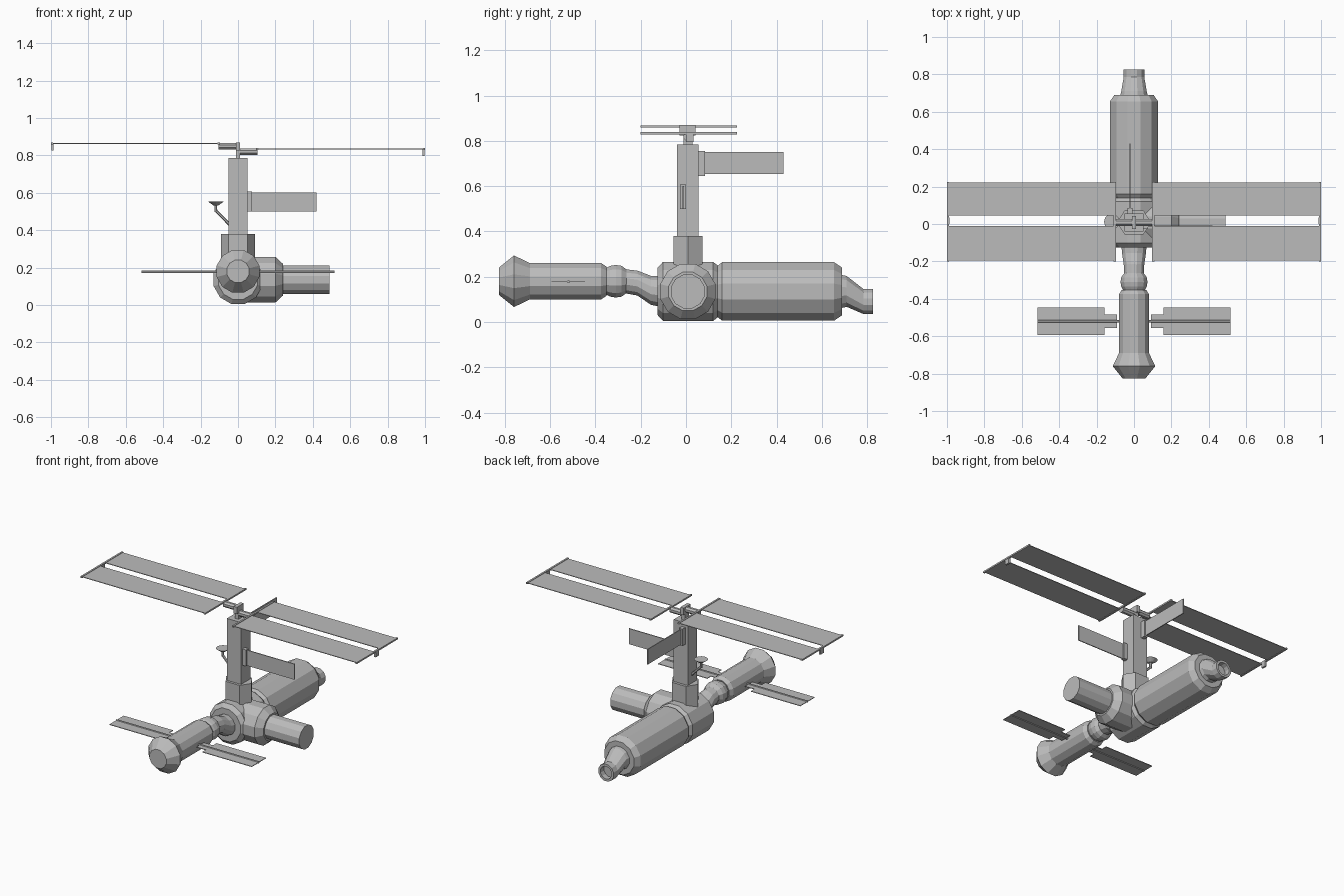
import bpy, bmesh, math
from mathutils import Vector

if "Cube" in bpy.data.objects:
    bpy.data.objects.remove(bpy.data.objects["Cube"])

grey = bpy.data.materials.new("hull_grey")
grey.diffuse_color = (0.5, 0.5, 0.5, 1)
grey.use_nodes = True
grey.node_tree.nodes["Principled BSDF"].inputs["Base Color"].default_value = grey.diffuse_color
YC = 0.008  # y of the hub axis


def finish(name, bm):
    bmesh.ops.recalc_face_normals(bm, faces=bm.faces)
    me = bpy.data.meshes.new(name)
    bm.to_mesh(me)
    bm.free()
    me.materials.append(grey)
    ob = bpy.data.objects.new(name, me)
    bpy.context.collection.objects.link(ob)
    return ob


def loft(name, axis, sections, sides=12, off=(0, 0)):
    """Rings of (position, flat radius, centre z) along axis; off = other-axis centre, extra z."""
    bm = bmesh.new()
    rings = []
    for p, r, cz in sections:
        r /= math.cos(math.pi / sides)
        ring = []
        for i in range(sides):
            a = (i + 0.5) * 2 * math.pi / sides + math.pi / 2
            u, w = off[0] + r * math.cos(a), cz + off[1] + r * math.sin(a)
            ring.append(bm.verts.new((u, p, w) if axis == 'y' else (p, u, w)))
        rings.append(ring)
    for a, b in zip(rings, rings[1:]):
        for i in range(sides):
            j = (i + 1) % sides
            bm.faces.new((a[i], a[j], b[j], b[i]))
    bm.faces.new(rings[0])
    bm.faces.new(rings[-1])
    return finish(name, bm)


def box(name, x, y, z):
    bm = bmesh.new()
    bmesh.ops.create_cube(bm, size=1)
    for v in bm.verts:
        v.co = Vector([(lo + hi) / 2 + c * (hi - lo)
                       for c, (lo, hi) in zip(v.co, (x, y, z))])
    return finish(name, bm)


def prism(name, pts, z0, z1):
    bm = bmesh.new()
    f = bm.faces.new([bm.verts.new((x, y, z0)) for x, y in pts])
    ex = bmesh.ops.extrude_face_region(bm, geom=[f])
    for v in ex["geom"]:
        if isinstance(v, bmesh.types.BMVert):
            v.co.z = z1
    return finish(name, bm)


def span(s, a, b):
    return tuple(sorted((s * a, s * b)))


# Central hub and rear laboratory
C = 0.135
loft("hub", 'y', [(-0.125, 0.105, C), (-0.102, 0.13, C), (0.12, 0.13, C), (0.14, 0.115, C)])
loft("rear_lab", 'y', [(0.135, 0.11, C), (0.16, 0.129, C), (0.655, 0.129, C), (0.69, 0.105, C)])

# Rear docking adapter, stepped down, with a hollow mouth
loft("rear_adapter", 'y', [(0.68, 0.075, C), (0.71, 0.068, C), (0.785, 0.055, 0.09),
                           (0.827, 0.055, 0.09), (0.827, 0.04, 0.09), (0.79, 0.04, 0.09)])

# Side branch and side laboratory
loft("side_branch", 'x', [(0, 0.122, C), (0.2, 0.122, C), (0.24, 0.085, C)], off=(YC, 0))
loft("side_lab", 'x', [(0.23, 0.075, C), (0.49, 0.075, C)], off=(YC, 0))

# Front adapter, stepped up, then ball section and service module
F = 0.18
loft("front_adapter", 'y', [(-0.115, 0.067, C), (-0.155, 0.064, 0.14),
                            (-0.215, 0.055, 0.172), (-0.27, 0.053, F)])
loft("ball_section", 'y', [(-0.262, 0.052, F), (-0.285, 0.068, F), (-0.31, 0.072, F),
                           (-0.335, 0.068, F), (-0.362, 0.055, F)])
loft("service_module", 'y', [(-0.352, 0.065, F), (-0.375, 0.08, F), (-0.69, 0.08, F),
                             (-0.76, 0.114, F), (-0.827, 0.06, F)])

# Small wings on the service module
for s, side in ((-1, "left"), (1, "right")):
    for t, row in ((-1, "front"), (1, "rear")):
        y = -0.52
        box(f"{side}_{row}_small_panel", span(s, 0.158, 0.515),
            tuple(sorted((y + t * 0.004, y + t * 0.074))), (0.176, 0.18))
        box(f"{side}_{row}_small_mount", span(s, 0.09, 0.158),
            tuple(sorted((y + t * 0.004, y + t * 0.037))), (0.176, 0.18))
    loft(f"{side}_small_spar", 'x', [(s * 0.07, 0.006, 0.178), (s * 0.515, 0.006, 0.178)],
         sides=6, off=(-0.52, 0))

# Tower base, tower and top mast
prism("tower_base", [(-0.092, YC), (-0.05, -0.056), (0.05, -0.056),
                     (0.092, YC), (0.05, 0.073), (-0.05, 0.073)], 0.2, 0.38)
box("tower", (-0.052, 0.05), (-0.04, 0.056), (0.37, 0.785))
box("mast_foot", (-0.012, 0.012), (-0.012, 0.028), (0.78, 0.83))
box("mast_head", (-0.012, 0.012), (-0.028, 0.042), (0.825, 0.87))

# Large solar wings: left one sits slightly higher
for s, side, z in ((-1, "left", 0.864), (1, "right", 0.834)):
    loft(f"{side}_wing_axle", 'x', [(s * 0.008, 0.018, z - 0.015), (s * 0.103, 0.018, z - 0.015)],
         sides=8, off=(YC, 0))
    for row, y in (("front", (-0.195, -0.01)), ("rear", (0.045, 0.222))):
        box(f"{side}_{row}_solar_panel", span(s, 0.1, 0.997), y, (z - 0.002, z + 0.002))
    for end, x in (("inner", 0.103), ("outer", 0.994)):
        box(f"{side}_{end}_wing_bar", span(s, x - 0.006, x + 0.006),
            (-0.2, 0.225), (z - 0.005, z + 0.005))
    box(f"{side}_wing_tip_knob", span(s, 0.986, 0.998), (0.0, 0.034), (z - 0.038, z))

# Radiators
box("side_radiator_mount", (0.045, 0.076), (-0.026, 0.0), (0.5, 0.607))
box("side_radiator", (0.07, 0.42), (-0.015, -0.009), (0.5, 0.602))
box("rear_radiator_mount", (-0.034, -0.009), (0.05, 0.085), (0.645, 0.755))
box("rear_radiator", (-0.025, -0.019), (0.08, 0.43), (0.653, 0.752))

# Dish antenna on a bent arm
for name, a, b in (("dish_arm_lower", (-0.045, 0.43), (-0.118, 0.505)),
                   ("dish_arm_upper", (-0.118, 0.498), (-0.118, 0.54))):
    a, b = Vector((a[0], 0.012, a[1])), Vector((b[0], 0.012, b[1]))
    d = b - a
    bm = bmesh.new()
    bmesh.ops.create_cone(bm, cap_ends=True, segments=6, radius1=0.008, radius2=0.008,
                          depth=d.length)
    bmesh.ops.transform(bm, verts=bm.verts, matrix=d.to_track_quat('Z', 'Y').to_matrix().to_4x4())
    bmesh.ops.translate(bm, verts=bm.verts, vec=(a + b) / 2)
    finish(name, bm)
bm = bmesh.new()
bmesh.ops.create_cone(bm, cap_ends=True, segments=12, radius1=0.014, radius2=0.042, depth=0.02)
bmesh.ops.translate(bm, verts=bm.verts, vec=(-0.118, 0.012, 0.543))
finish("dish", bm)
